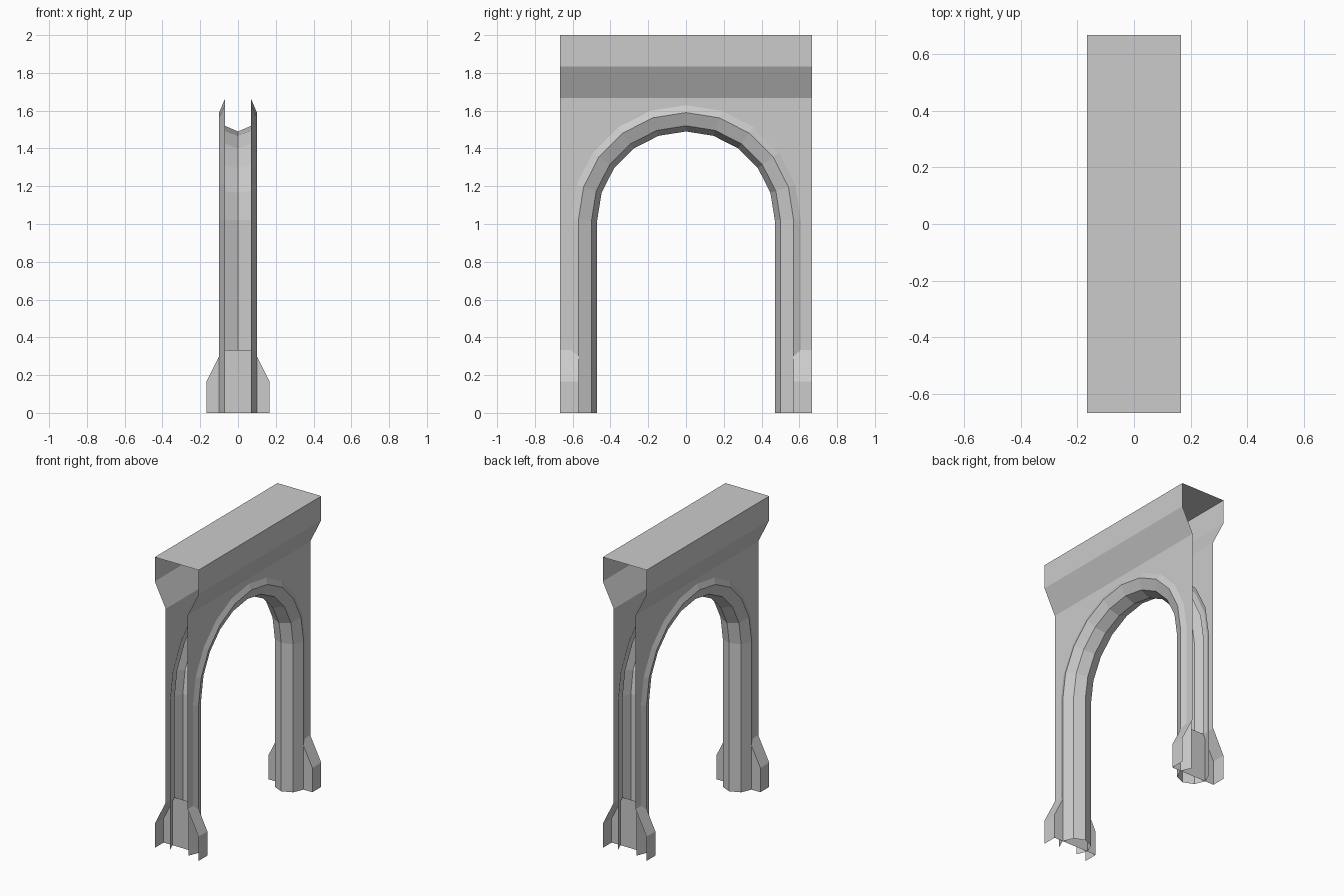
import bpy, bmesh, math
from mathutils import Vector

if "Cube" in bpy.data.objects:
    bpy.data.objects.remove(bpy.data.objects["Cube"])

HALF_LEN = 2 / 3          # half length along y
SPRING = 1.02             # height where the arch starts
OPENING = 0.57            # half width of the opening in the walls
WIDE, NARROW = 1 / 6, 1 / 12


def make_object(name, faces):
    """faces: list of (points, outward direction)"""
    bm = bmesh.new()
    for pts, outward in faces:
        f = bm.faces.new([bm.verts.new(p) for p in pts])
        f.normal_update()
        if f.normal.dot(Vector(outward)) < 0:
            f.normal_flip()
    bmesh.ops.remove_doubles(bm, verts=bm.verts, dist=1e-5)
    mesh = bpy.data.meshes.new(name)
    bm.to_mesh(mesh)
    bm.free()
    obj = bpy.data.objects.new(name, mesh)
    bpy.context.collection.objects.link(obj)
    return obj


def arch_path(r, bottom):
    """(y, z) outline: up one leg, ten arc segments, down the other leg"""
    arc = [(r * math.cos(math.pi * i / 10), SPRING + r * math.sin(math.pi * i / 10))
           for i in range(11)]
    return [(r, bottom)] + arc + [(-r, bottom)]


def bands(profile, s, y0, y1):
    """Extrude an (x, z) profile along y on side s"""
    out = []
    for (xa, za), (xb, zb) in zip(profile, profile[1:]):
        out.append(([(s * xa, y0, za), (s * xa, y1, za),
                     (s * xb, y1, zb), (s * xb, y0, zb)], (s, 0, 0)))
    return out


# side walls with the arched opening
outline = [(HALF_LEN, 1 / 3)] + arch_path(OPENING, 1 / 3) + [
    (-HALF_LEN, 1 / 3), (-HALF_LEN, 5 / 3), (HALF_LEN, 5 / 3)]
make_object("side_walls", [([(s * NARROW, y, z) for y, z in outline], (s, 0, 0))
                           for s in (1, -1)])

# flared cornice with flat top, open at both ends
cornice = []
for s in (1, -1):
    cornice += bands([(NARROW, 5 / 3), (WIDE, 11 / 6), (WIDE, 2)], s, -HALF_LEN, HALF_LEN)
cornice.append(([(-WIDE, -HALF_LEN, 2), (WIDE, -HALF_LEN, 2),
                 (WIDE, HALF_LEN, 2), (-WIDE, HALF_LEN, 2)], (0, 0, 1)))
make_object("cornice", cornice)

# splayed feet, each with an inner closing panel
foot_profile = [(WIDE, 0), (WIDE, 1 / 6), (NARROW, 1 / 3)]
for end, name in ((-1, "front_foot"), (1, "back_foot")):
    faces = []
    for s in (1, -1):
        faces += bands(foot_profile, s, end * OPENING, end * HALF_LEN)
    panel = foot_profile + [(-x, z) for x, z in reversed(foot_profile)]
    faces.append(([(x, end * OPENING, z) for x, z in panel], (0, -end, 0)))
    make_object(name, faces)

# faceted moulding swept round the opening: (x, radius) section
half = [(0.07, 0.64), (0.10, 0.57), (0.07, 0.50)]
section = half + [(0, 0.47)] + [(-x, r) for x, r in reversed(half)]
rows = [[(x, y, z) for y, z in arch_path(r, 0)] for x, r in section]
faces = []
for k, (ra, rb) in enumerate(zip(rows, rows[1:])):
    for i in range(len(ra) - 1):
        pts = [ra[i], ra[i + 1], rb[i + 1], rb[i]]
        c = sum((Vector(p) for p in pts), Vector()) / 4
        side = -1 if k >= 3 else 1
        radial = Vector((0, c.y, max(0, c.z - SPRING))).normalized()
        # outer bevel faces away from the opening, the rest faces into it
        out = radial if k in (0, 5) else -radial
        faces.append((pts, out + Vector((side * 0.1, 0, 0))))
make_object("arch_moulding", faces)
